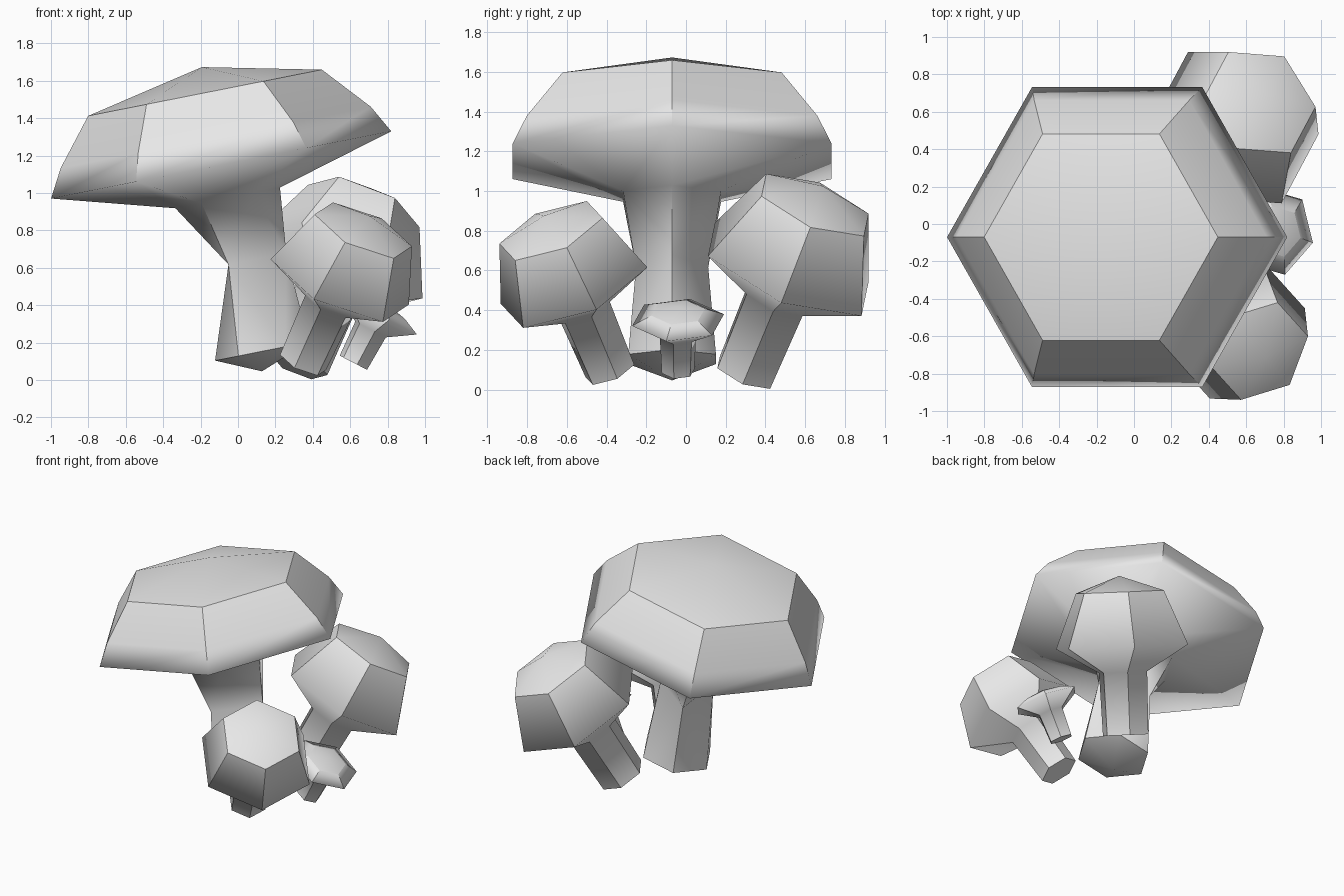
import bpy, bmesh, math
from mathutils import Vector

cube = bpy.data.objects.get("Cube")
if cube:
    bpy.data.objects.remove(cube)

SIDES = 6
grey = bpy.data.materials.new("plain_grey")
grey.use_nodes = True
grey.diffuse_color = (0.8, 0.8, 0.8, 1)
grey.node_tree.nodes["Principled BSDF"].inputs["Base Color"].default_value = (0.8, 0.8, 0.8, 1)


def mushroom(name, origin, axis, toward, rings, bottom, top, waist=None):
    """Six-sided lathe along a tilted axis.
    rings: (height, radius, sideways shift) from the foot up to the cap top.
    waist: index of a ring pinched to a triangle."""
    n = Vector(axis).normalized()
    u = Vector(toward)
    u = (u - n * u.dot(n)).normalized()
    v = n.cross(u)
    o = Vector(origin)
    bm = bmesh.new()
    loops = []
    for k, (h, r, shift) in enumerate(rings):
        loop = []
        for i in range(SIDES):
            a = math.tau * i / SIDES
            rad = r / 2 if k == waist and i % 2 else r
            p = o + n * h + u * (shift + rad * math.cos(a)) + v * rad * math.sin(a)
            loop.append(bm.verts.new(p))
        loops.append(loop)

    # side bands, split into fans where they meet the pinched waist
    for k, (lo, hi) in enumerate(zip(loops, loops[1:])):
        for i in range(SIDES):
            j = (i + 1) % SIDES
            a, b, c, d = lo[i], lo[j], hi[j], hi[i]
            if waist is not None and waist in (k, k + 1):
                if (i % 2 == 0) == (k == waist):
                    bm.faces.new((a, b, c))
                    bm.faces.new((a, c, d))
                else:
                    bm.faces.new((a, b, d))
                    bm.faces.new((b, c, d))
            else:
                bm.faces.new((a, b, c, d))

    # shallow cones close the foot and the crown
    foot = bm.verts.new(o + n * bottom)
    crown = bm.verts.new(o + n * top)
    for i in range(SIDES):
        j = (i + 1) % SIDES
        bm.faces.new((foot, loops[0][j], loops[0][i]))
        bm.faces.new((crown, loops[-1][i], loops[-1][j]))

    # smooth along each side, sharp at the corners, the crown and the foot
    bm.normal_update()
    for f in bm.faces:
        f.smooth = True
    for lo, hi in zip(loops, loops[1:]):
        for a, b in zip(lo, hi):
            e = bm.edges.get((a, b))
            if e and e.calc_face_angle() > math.radians(25):
                e.smooth = False
    for loop in (loops[0], loops[-1]):
        for i in range(SIDES):
            bm.edges.get((loop[i], loop[(i + 1) % SIDES])).smooth = False

    mesh = bpy.data.meshes.new(name)
    bm.to_mesh(mesh)
    bm.free()
    mesh.materials.append(grey)
    obj = bpy.data.objects.new(name, mesh)
    bpy.context.collection.objects.link(obj)
    return obj


# large mushroom with a pinched stem
mushroom("large_mushroom", (-0.09, -0.07, 1.15), (-0.194, 0, 0.981), (1, 0, 0),
         [(-1.02, 0.255, 0.02), (-0.53, 0.21, 0.04), (-0.18, 0.285, 0),
          (0, 0.927, 0), (0.15, 0.845, 0), (0.395, 0.637, -0.01)],
         bottom=-1.125, top=0.533, waist=1)

# front mushroom
mushroom("front_mushroom", (0.67, -0.68, 0.80), (0.388, -0.357, 0.85), (0.91, 0.28, -0.3),
         [(-0.83, 0.135, 0), (-0.46, 0.145, 0), (-0.325, 0.405, 0), (0, 0.285, 0)],
         bottom=-0.83, top=0.09)

# back mushroom
mushroom("back_mushroom", (0.672, 0.65, 0.93), (0.355, 0.36, 0.862), (0.93, -0.08, -0.37),
         [(-0.98, 0.165, 0), (-0.55, 0.175, 0), (-0.375, 0.48, 0), (0, 0.32, 0)],
         bottom=-0.98, top=0.11)

# tiny mushroom
mushroom("tiny_mushroom", (0.75, -0.04, 0.35), (0.46, 0, 0.89), (0.93, -0.27, -0.48),
         [(-0.29, 0.085, 0), (-0.09, 0.095, 0), (0, 0.24, 0), (0.045, 0.14, 0)],
         bottom=-0.29, top=0.075)
